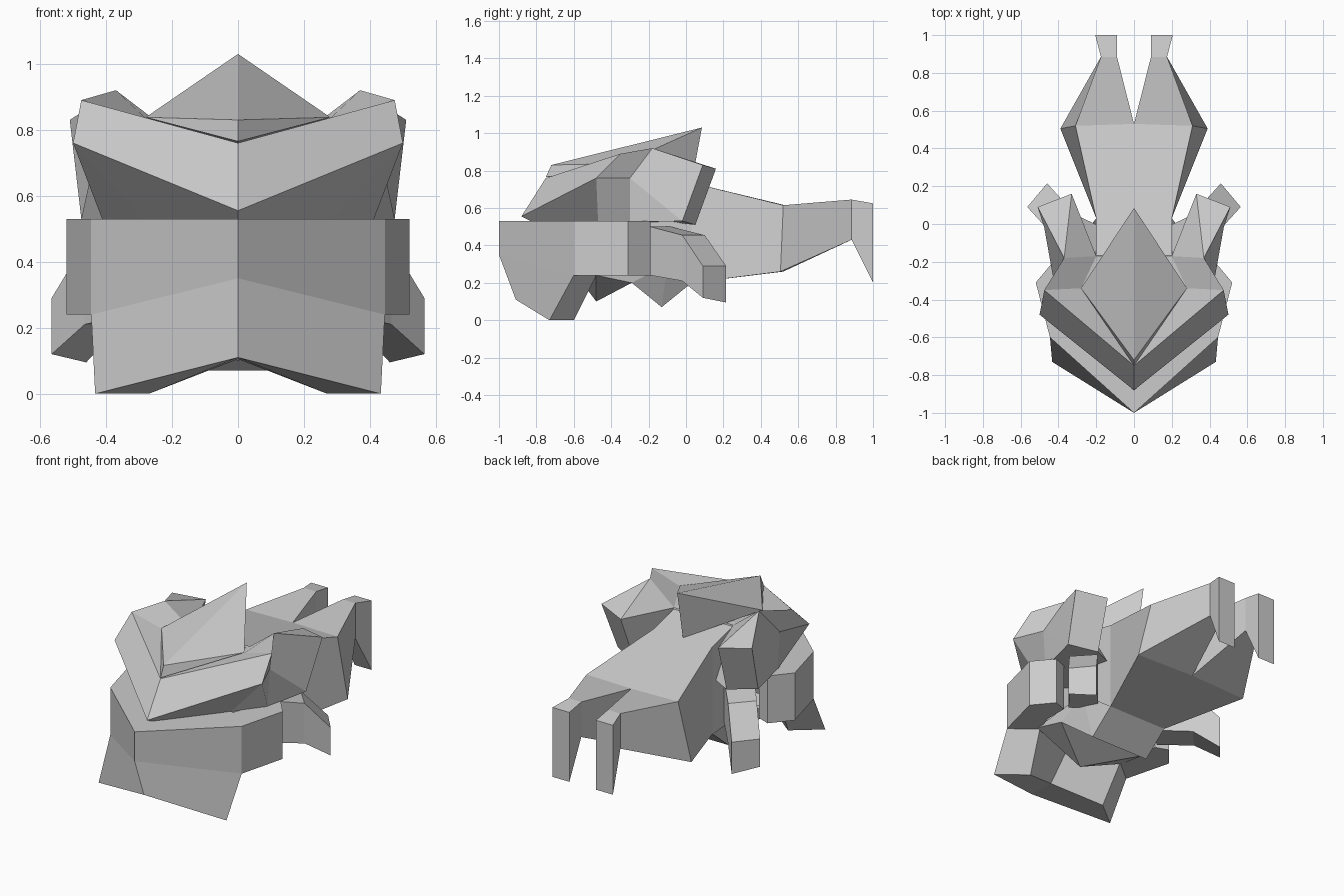
import bpy, bmesh


def half_mesh(name, verts, faces):
    """Build the +x half of a part, then mirror it across x = 0."""
    bm = bmesh.new()
    vs = [bm.verts.new(v) for v in verts]
    for f in faces:
        # faces lying in the mirror plane are left open
        if any(verts[i][0] > 1e-4 for i in f):
            bm.faces.new([vs[i] for i in f])
    bmesh.ops.recalc_face_normals(bm, faces=bm.faces)
    me = bpy.data.meshes.new(name)
    bm.to_mesh(me)
    bm.free()
    ob = bpy.data.objects.new(name, me)
    bpy.context.collection.objects.link(ob)
    mir = ob.modifiers.new("mirror", 'MIRROR')
    mir.use_clip = True
    mir.merge_threshold = 0.001
    return ob


def loft(name, sections):
    """Join equal-length cross-sections with quads and cap both ends."""
    n = len(sections[0])
    verts = [p for s in sections for p in s]
    faces = [(k * n + i, k * n + (i + 1) % n,
              (k + 1) * n + (i + 1) % n, (k + 1) * n + i)
             for k in range(len(sections) - 1) for i in range(n)]
    faces += [tuple(range(n)), tuple(range(len(verts) - n, len(verts)))]
    return half_mesh(name, verts, faces)


def upright(outer, inner, top, bottom):
    """Vertical four-point section between two plan points."""
    return [(*outer, top), (*outer, bottom), (*inner, bottom), (*inner, top)]


# lower jaw: pointed band with swept-back arms
loft("jaw_band", [
    [(0, -1, .53), (0, -1, .35), (0, -.48, .24), (0, -.3, .53)],
    upright((.445, -.6), (.3, -.48), .53, .24),
    upright((.52, -.31), (.34, -.36), .53, .24),
    upright((.42, -.19), (.34, -.22), .53, .24),
])

# chin lip under the jaw band
loft("chin_lip", [
    [(0, -1, .35), (0, -.91, .11), (0, -.74, .105), (0, -.6, .26)],
    [(.445, -.6, .24), (.433, -.73, 0), (.27, -.6, 0), (.3, -.48, .24)],
])

# upper shell: brow band, cheeks and rear fins
half_mesh("upper_shell", [
    (0, -.75, .76), (0, -.88, .555),         # 0-1 brow centre
    (.475, -.35, .89), (.5, -.48, .76),      # 2-3 brow corner
    (.37, -.18, .92), (.425, -.3, .76),      # 4-5 fin front
    (.51, .09, .83), (.475, -.02, .53),      # 6-7 fin rear outer
    (.33, .16, .81), (.31, .05, .51),        # 8-9 fin rear inner
    (.2, -.17, .79), (.28, -.34, .835),      # 10-11 inner top
    (.28, -.47, .525), (.41, -.3, .525),     # 12-13 cheek base
    (0, -.17, .79), (0, -.1, .525),          # 14-15 rear centre
    (0, -.82, .525),                         # 16 front base
], [
    (0, 1, 3, 2), (0, 2, 11), (11, 2, 4, 10), (2, 3, 5, 4),
    (4, 5, 7, 6), (6, 7, 9, 8), (4, 6, 8), (4, 8, 10), (5, 13, 7),
    (3, 12, 13, 5), (1, 16, 12, 3), (16, 15, 9, 7, 13, 12),
    (10, 8, 9), (10, 9, 15, 14), (0, 11, 10, 14),
])

# raised crest on the shell
half_mesh("crest", [
    (0, -.72, .83), (0, .085, 1.03), (.28, -.34, .838),
    (0, .03, .735), (0, -.75, .765),
], [(0, 2, 1), (1, 2, 3), (0, 4, 2), (4, 3, 2)])

# body running back into two tail prongs
loft("body_and_tail", [
    [(0, -.2, .79), (.2, -.2, .79), (.2, -.2, .2), (0, -.2, .2)],
    [(0, .03, .735), (.2, .03, .735), (.2, .03, .2), (0, .03, .2)],
    [(0, .53, .615), (.31, .52, .615), (.39, .505, .26), (0, .52, .26)],
    [(.09, .885, .645), (.175, .885, .645), (.175, .885, .43), (.09, .885, .43)],
    [(.09, 1, .625), (.205, 1, .625), (.205, 1, .2), (.09, 1, .2)],
])

# hind legs, bent down at the knee
loft("hind_leg", [
    upright((.33, -.19), (.2, -.08), .5, .24),
    upright((.465, -.02), (.355, .1), .455, .21),
    [(.565, .09, .29), (.565, .09, .12), (.46, .215, .095), (.46, .215, .29)],
])

# belly plates between jaw and body
half_mesh("belly", [
    (0, -.48, .10), (.32, -.48, .24), (.3, -.29, .2), (0, -.29, .2),
    (0, -.13, .07), (.2, -.13, .07), (0, .03, .2), (.2, .03, .2),
    (.3, -.1, .3), (0, -.6, .26),
], [(0, 1, 2), (0, 2, 3), (3, 2, 5, 4), (4, 5, 7, 6),
    (2, 8, 5), (8, 7, 5), (1, 8, 2), (9, 1, 0)])
